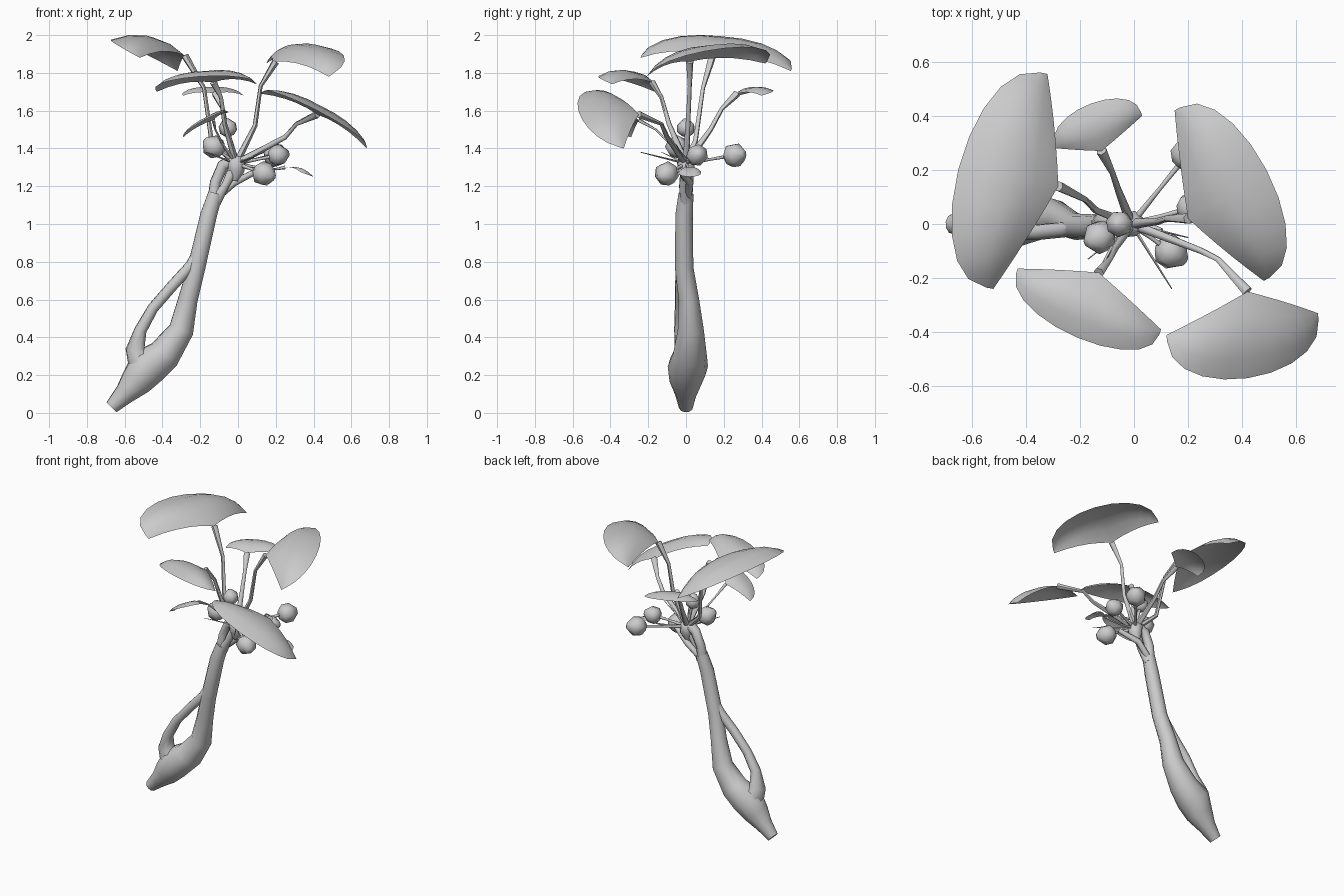
import bpy, bmesh, math
from mathutils import Vector as V

old = bpy.data.objects.get("Cube")
if old:
    bpy.data.objects.remove(old)

# One plain grey for the whole plant
GREY = (0.6, 0.6, 0.6, 1)
mat = bpy.data.materials.new("plain_grey")
mat.use_nodes = True
mat.diffuse_color = GREY
mat.node_tree.nodes["Principled BSDF"].inputs["Base Color"].default_value = GREY


def add_mesh(name, bm, angle=60):
    """Turn a bmesh into a smooth-shaded object."""
    mesh = bpy.data.meshes.new(name)
    bm.to_mesh(mesh)
    bm.free()
    mesh.materials.append(mat)
    obj = bpy.data.objects.new(name, mesh)
    bpy.context.collection.objects.link(obj)
    bpy.ops.object.select_all(action="DESELECT")
    obj.select_set(True)
    bpy.context.view_layer.objects.active = obj
    bpy.ops.object.shade_smooth_by_angle(angle=math.radians(angle))
    return obj


def tube(name, path, radii, sides=8):
    """Closed tapering tube swept along a path of points."""
    pts = [V(p) for p in path]
    bm = bmesh.new()
    rings = []
    for i, p in enumerate(pts):
        d = (pts[min(i + 1, len(pts) - 1)] - pts[max(i - 1, 0)]).normalized()
        u = d.cross(V((0.3, 1, 0))).normalized()
        w = d.cross(u)
        turns = [math.tau * k / sides for k in range(sides)]
        rings.append([bm.verts.new(p + radii[i] * (u * math.cos(a) + w * math.sin(a)))
                      for a in turns])
    for a, b in zip(rings, rings[1:]):
        for k in range(sides):
            n = (k + 1) % sides
            bm.faces.new((a[k], a[n], b[n], b[k]))
    bm.faces.new(rings[0])
    bm.faces.new(rings[-1])
    bmesh.ops.recalc_face_normals(bm, faces=bm.faces)
    return add_mesh(name, bm)


def leaf(name, base, left, right, tip, bulge):
    """Domed fan: V-shaped inner edge through the base, rounded outer edge."""
    base, left, right, tip = map(V, (base, left, right, tip))
    mid, half = (left + right) / 2, (right - left) / 2
    up = half.cross(tip - base).normalized()
    up = up if up.z > 0 else -up
    across, along = 10, 4
    bm = bmesh.new()
    grid = []
    for i in range(across + 1):
        s = 2 * i / across - 1
        inner = base.lerp(right if s > 0 else left, abs(s))
        a = s * math.pi / 2
        outer = mid + half * math.sin(a) + (tip - mid) * (0.12 + 0.88 * max(math.cos(a), 0) ** 0.9)
        row = []
        for j in range(along + 1):
            t = j / along
            dome = (1 - s * s) * 4 * t * (1 - t)
            bow = 2 * abs(s) * (1 - abs(s)) * (1 - t)
            row.append(bm.verts.new(inner.lerp(outer, t) + up * bulge * (dome + bow)))
        grid.append(row)
    for a, b in zip(grid, grid[1:]):
        for j in range(along):
            bm.faces.new((a[j], a[j + 1], b[j + 1], b[j]))
    bm.normal_update()
    if sum(f.normal.z for f in bm.faces) < 0:
        bmesh.ops.reverse_faces(bm, faces=bm.faces)
    return add_mesh(name, bm)


# Leaning trunk with its swollen foot
tube("trunk",
     [(-.67, 0, .03), (-.6, 0, .1), (-.54, 0, .165), (-.48, .01, .245), (-.39, .02, .31),
      (-.3, .025, .44), (-.265, .015, .6), (-.22, -.01, .77), (-.155, -.01, 1.05), (-.12, 0, 1.16)],
     [.038, .058, .087, .108, .09, .069, .054, .049, .046, .04], 10)
# Side strand that rejoins the trunk
tube("side_strand",
     [(-.5, 0, .25), (-.545, -.01, .34), (-.515, -.03, .44), (-.45, -.03, .555),
      (-.35, -.03, .67), (-.25, -.02, .78), (-.2, -.01, .88)],
     [.085, .052, .034, .03, .03, .03, .025])
# Forked strands carrying the crown
tube("crown_strand_outer", [(-.13, 0, 1.12), (-.12, .01, 1.22), (-.08, .01, 1.31), (-.02, 0, 1.34)],
     [.034, .03, .032, .035])
tube("crown_strand_middle", [(-.12, 0, 1.12), (-.07, -.015, 1.2), (-.02, 0, 1.3)], [.034, .022, .03])
tube("crown_strand_inner", [(-.1, .01, 1.15), (-.02, .02, 1.22), (.1, -.03, 1.28)], [.02, .02, .015])
tube("crown_hub", [(-.02, 0, 1.23), (-.01, 0, 1.28), (-.01, 0, 1.33), (0, 0, 1.36)],
     [.02, .045, .05, .025])

HUB = (-.01, 0, 1.32)
# name: stem joints, leaf base, left tip, right tip, outer tip, bulge
leaves = {
    "tall_left": ([(-.14, .05, 1.44), (-.18, .09, 1.72)],
                  (-.28, .14, 1.89), (-.52, -.24, 1.88), (-.32, .555, 1.81), (-.65, .2, 1.97), .06),
    "tall_right": ([(.09, .01, 1.52), (.12, .02, 1.73)],
                   (.2, .02, 1.86), (.48, -.21, 1.78), (.15, .42, 1.85), (.49, .2, 1.93), .05),
    "front_left": ([(-.07, -.09, 1.53), (-.09, -.13, 1.67)],
                   (-.13, -.18, 1.75), (-.43, -.165, 1.70), (.1, -.39, 1.74), (-.21, -.42, 1.78), .045),
    "front_right": ([(.25, -.1, 1.46), (.31, -.13, 1.53)],
                    (.42, -.25, 1.58), (.12, -.41, 1.69), (.68, -.33, 1.40), (.42, -.57, 1.60), .04),
    "back": ([(-.06, .13, 1.5), (-.08, .19, 1.61)],
             (-.12, .27, 1.69), (.03, .4, 1.68), (-.29, .28, 1.68), (-.16, .445, 1.71), .025),
    "low_left": ([(-.08, -.08, 1.42), (-.12, -.16, 1.5)],
                 (-.13, -.25, 1.55), (-.29, -.29, 1.46), (-.05, -.34, 1.59), (-.18, -.42, 1.55), .02),
    "low_right": ([(.1, .01, 1.3), (.2, .02, 1.29)],
                  (.25, .02, 1.3), (.33, -.04, 1.275), (.33, .08, 1.275), (.4, .02, 1.25), .02),
}
for name, (joints, base, left, right, tip, bulge) in leaves.items():
    k = .5 if name.startswith("low") else 1
    tube(name + "_stem", [HUB, *joints, base], [.02 * k, .013 * k, .011 * k, .02 * k], 6)
    leaf(name + "_leaf", base, left, right, tip, bulge)

# Faceted buds on short stalks, pointing away from the hub
buds = [(-.13, -.05, 1.41, .062), (-.055, 0, 1.51, .05), (.14, -.105, 1.265, .065),
        (.2, .26, 1.365, .065), (.215, .06, 1.365, .058)]
for n, (x, y, z, r) in enumerate(buds, 1):
    c = V((x, y, z))
    d = (c - V(HUB)).normalized()
    tube(f"bud_{n}", [c + d * r * h for h in (-.9, -.45, .3, .95)],
         [r * w for w in (.45, .95, .95, .3)], 7)
    tube(f"bud_stalk_{n}", [HUB, V(HUB).lerp(c, .5), c], [.013, .008, .011], 6)

# Thin bare twigs
for n, end in enumerate([(.14, -.24, 1.38), (-.17, -.13, 1.38), (.2, -.05, 1.42)], 1):
    tube(f"twig_{n}", [HUB, V(HUB).lerp(V(end), .6), end], [.007, .004, .002], 4)
